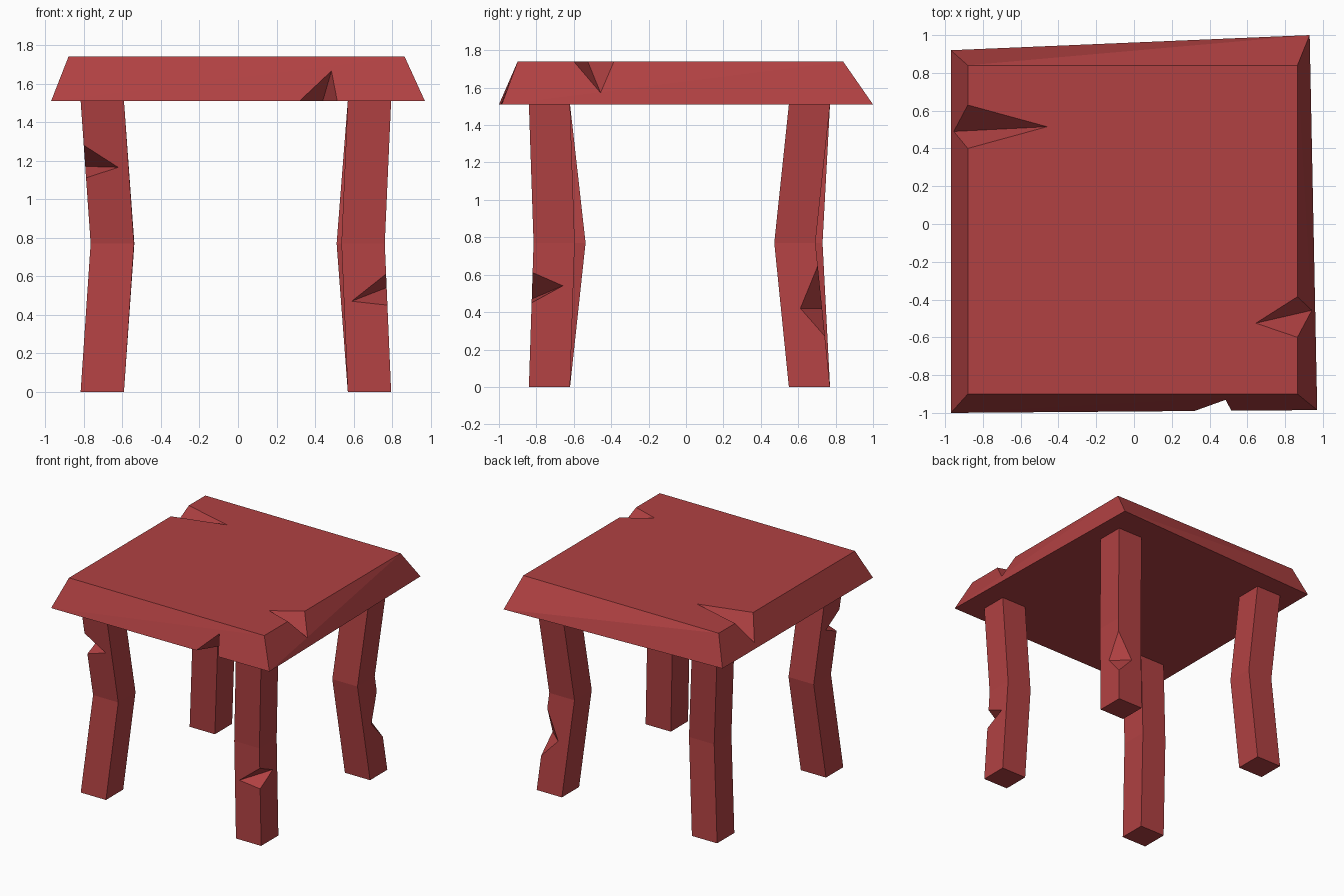
import bpy
import bmesh
from mathutils import Vector

if "Cube" in bpy.data.objects:
    bpy.data.objects.remove(bpy.data.objects["Cube"], do_unlink=True)

RED = (0.44, 0.053, 0.055, 1.0)
paint = bpy.data.materials.new("red_paint")
paint.use_nodes = True
paint.diffuse_color = RED
paint.node_tree.nodes["Principled BSDF"].inputs["Base Color"].default_value = RED


def make_object(name, bm):
    bmesh.ops.recalc_face_normals(bm, faces=bm.faces)
    mesh = bpy.data.meshes.new(name)
    bm.to_mesh(mesh)
    bm.free()
    mesh.materials.append(paint)
    obj = bpy.data.objects.new(name, mesh)
    bpy.context.collection.objects.link(obj)
    return obj


def loft(name, rings):
    """Stack four-cornered rings (counter-clockwise) into a closed solid."""
    bm = bmesh.new()
    rows = [[bm.verts.new(p) for p in ring] for ring in rings]
    for low, high in zip(rows, rows[1:]):
        for i in range(4):
            j = (i + 1) % 4
            bm.faces.new((low[i], low[j], high[j]))
            bm.faces.new((low[i], high[j], high[i]))
    bm.faces.new(rows[0][::-1])
    bm.faces.new(rows[-1])
    return make_object(name, bm)


def rectangle(x0, x1, y0, y1, z):
    return [(x0, y0, z), (x1, y0, z), (x1, y1, z), (x0, y1, z)]


def chip(obj, edge_a, edge_b, tip_a, tip_b):
    """Cut a wedge out of an edge; its inner crease runs from tip_a to tip_b."""
    points = [Vector(p) for p in (edge_a, edge_b, tip_a, tip_b)]
    middle = (points[2] + points[3]) / 2
    bm = bmesh.new()
    # Growing about the crease keeps both cut planes and clears the surface
    v = [bm.verts.new(middle + (p - middle) * 1.6) for p in points]
    for k in range(4):
        bm.faces.new(v[:k] + v[k + 1:])
    cutter = make_object("chip_cutter", bm)
    cutter.hide_render = True
    mod = obj.modifiers.new("chip", 'BOOLEAN')
    mod.operation = 'DIFFERENCE'
    mod.solver = 'EXACT'
    mod.object = cutter
    bpy.context.view_layer.objects.active = obj
    bpy.ops.object.modifier_apply(modifier=mod.name)
    bpy.data.objects.remove(cutter, do_unlink=True)


# Table top: a slab with sloping sides and a slightly crooked outline
BOTTOM, TOP = 1.51, 1.74
table_top = loft("table_top", [
    [(-0.97, -1.0, BOTTOM), (0.97, -0.985, BOTTOM),
     (0.93, 1.0, BOTTOM), (-0.97, 0.92, BOTTOM)],
    rectangle(-0.88, 0.865, -0.9, 0.84, TOP)])
chip(table_top, (-0.88, 0.63, TOP), (-0.88, 0.4, TOP),
     (-0.46, 0.515, TOP), (-0.955, 0.49, 1.55))
chip(table_top, (0.865, -0.385, TOP), (0.865, -0.6, TOP),
     (0.645, -0.525, TOP), (0.928, -0.46, 1.58))
chip(table_top, (0.32, -0.99, BOTTOM), (0.515, -0.988, BOTTOM),
     (0.485, -0.93, 1.665), (0.44, -0.8, BOTTOM))


# Legs: square posts with a knee bent towards the middle
def leg(name, x, y, knee_x, knee_y, w=0.225, d=0.22):
    def ring(px, py, z):
        return rectangle(px, px + w, py, py + d, z)
    return loft(name, [ring(x, y, 0), ring(knee_x, knee_y, 0.77),
                       ring(x, y, BOTTOM)])


front_left = leg("front_left_leg", 0.57, -0.84, 0.537, -0.815)
front_right = leg("front_right_leg", -0.817, -0.84, -0.765, -0.757)
back_left = leg("back_left_leg", 0.57, 0.55, 0.512, 0.472)
back_right = leg("back_right_leg", -0.817, 0.55, -0.763, 0.51)

# Chips in the outer corners of three legs
chip(front_left, (0.767, -0.82, 0.61), (0.775, -0.825, 0.45),
     (0.59, -0.825, 0.47), (0.77, -0.66, 0.54))
chip(front_right, (-0.8, -0.815, 1.28), (-0.788, -0.797, 1.11),
     (-0.62, -0.803, 1.165), (-0.792, -0.65, 1.17))
chip(back_left, (0.747, 0.705, 0.65), (0.775, 0.743, 0.27),
     (0.765, 0.61, 0.42), (0.63, 0.73, 0.42))
